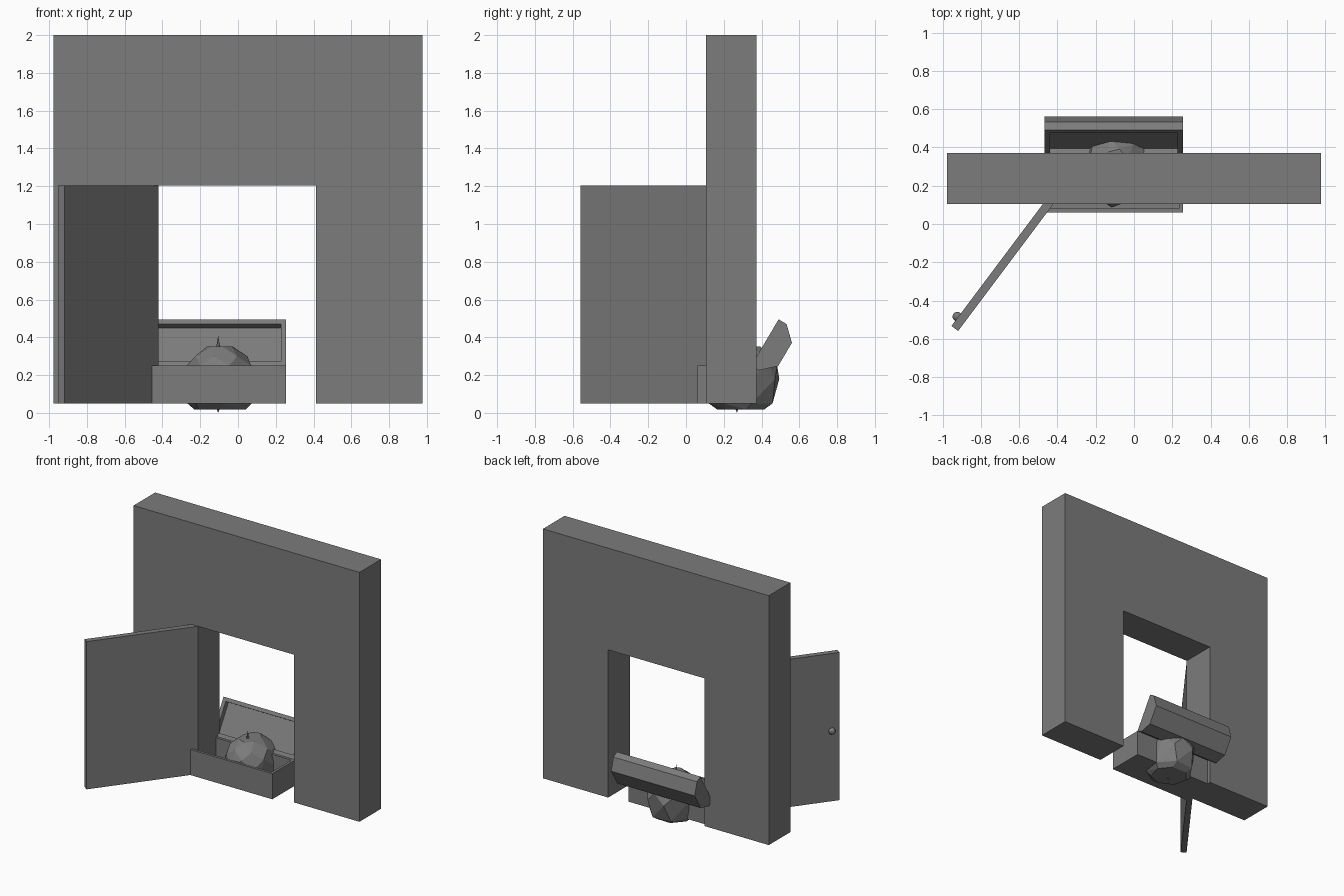
import bpy, bmesh, math
from mathutils import Matrix, Vector

if "Cube" in bpy.data.objects:
    bpy.data.objects.remove(bpy.data.objects["Cube"])

GREY = (0.2, 0.2, 0.2, 1)
grey = bpy.data.materials.new("stone_grey")
grey.use_nodes = True
grey.diffuse_color = GREY
grey.node_tree.nodes["Principled BSDF"].inputs["Base Color"].default_value = GREY


def finish(name, bm):
    bmesh.ops.recalc_face_normals(bm, faces=bm.faces)
    mesh = bpy.data.meshes.new(name)
    bm.to_mesh(mesh)
    bm.free()
    mesh.materials.append(grey)
    obj = bpy.data.objects.new(name, mesh)
    bpy.context.collection.objects.link(obj)
    return obj


def prism(points, offset):
    """Extrude a flat outline by an offset."""
    bm = bmesh.new()
    face = bm.faces.new([bm.verts.new(p) for p in points])
    top = bmesh.ops.extrude_face_region(bm, geom=[face])["geom"]
    bmesh.ops.translate(bm, vec=offset, verts=[v for v in top if isinstance(v, bmesh.types.BMVert)])
    bmesh.ops.recalc_face_normals(bm, faces=bm.faces)
    return bm


def hollow(bm, direction, rim, depth):
    """Sink an inset into the face pointing along a direction."""
    bm.normal_update()
    face = max(bm.faces, key=lambda f: f.normal.dot(direction))
    bmesh.ops.inset_region(bm, faces=[face], thickness=rim)
    inner = bmesh.ops.extrude_discrete_faces(bm, faces=[face])["faces"][0]
    bmesh.ops.translate(bm, vec=-depth * direction, verts=inner.verts)


BASE, HEAD = 0.05, 1.205

# Wall with doorway
outline = [(-0.977, BASE), (-0.977, 2), (0.977, 2), (0.977, BASE),
           (0.413, BASE), (0.413, HEAD), (-0.42, HEAD), (-0.42, BASE)]
finish("wall", prism([(x, 0.105, z) for x, z in outline], (0, 0.267, 0)))

# Open door, swung on the doorway's right edge
hinge = Vector((-0.421, 0.105, BASE))
along = Vector((-0.6, -0.8, 0)) * 0.83
across = Vector((-0.8, 0.6, 0)) * 0.044
finish("door", prism([hinge, hinge + along, hinge + along + across, hinge + across],
                     (0, 0, HEAD - BASE)))

# Door knob
bm = bmesh.new()
bmesh.ops.create_uvsphere(bm, u_segments=12, v_segments=8, radius=0.025,
                          matrix=Matrix.Translation((-0.924, -0.484, 0.6)))
finish("door_knob", bm)

# Chest box
LEFT, WIDTH = -0.468, 0.723
FRONT, BACK, RIM = 0.06, 0.345, 0.25
up = Vector((0, 0, 1))
box = prism([(LEFT, y, z) for y, z in [(FRONT, BASE), (BACK, BASE), (BACK, RIM), (FRONT, RIM)]],
            (WIDTH, 0, 0))
hollow(box, up, 0.028, 0.16)
finish("chest_box", box)

# Chest lid, leaning back from the rear rim
u, n = Vector((0, 0.51, 0.86)), Vector((0, 0.86, -0.51))
profile = [(0, 0), (0.285, 0), (0.285, 0.049), (0.214, 0.124), (0.071, 0.124), (0, 0.049)]
corner = Vector((LEFT, BACK, RIM))
lid = prism([corner + a * u + b * n for a, b in profile], (WIDTH, 0, 0))
hollow(lid, -n, 0.04, 0.04)
finish("chest_lid", lid)

# Faceted boulder: hull of uneven rings (height, x radius, y radius, turn)
rings = [(0.018, 0.14, 0.13, 0.2), (0.05, 0.175, 0.175, 0.3), (0.18, 0.18, 0.21, 0.1),
         (0.25, 0.178, 0.19, 0.5), (0.3, 0.145, 0.16, 0), (0.352, 0.07, 0.1, 0.4)]
bm = bmesh.new()
for z, rx, ry, turn in rings:
    for i in range(7):
        a = turn + i * math.tau / 7
        bm.verts.new((-0.095 + rx * math.cos(a), 0.295 + ry * math.sin(a), z))
hull = bmesh.ops.convex_hull(bm, input=bm.verts)
loose = {v for v in hull["geom_interior"] if isinstance(v, bmesh.types.BMVert)}
bmesh.ops.delete(bm, geom=list(loose), context="VERTS")
bmesh.ops.dissolve_limit(bm, angle_limit=0.14, verts=bm.verts, edges=bm.edges)
finish("boulder", bm)

# Thin spikes at the top and bottom of the boulder
for name, z, height, flip in [("top_spike", 0.375, 0.07, 0), ("bottom_spike", 0.015, 0.03, math.pi)]:
    bm = bmesh.new()
    bmesh.ops.create_cone(bm, cap_ends=True, segments=5, radius1=0.012, radius2=0, depth=height,
                          matrix=Matrix.Translation((-0.105, 0.27, z)) @ Matrix.Rotation(flip, 4, "X"))
    finish(name, bm)
